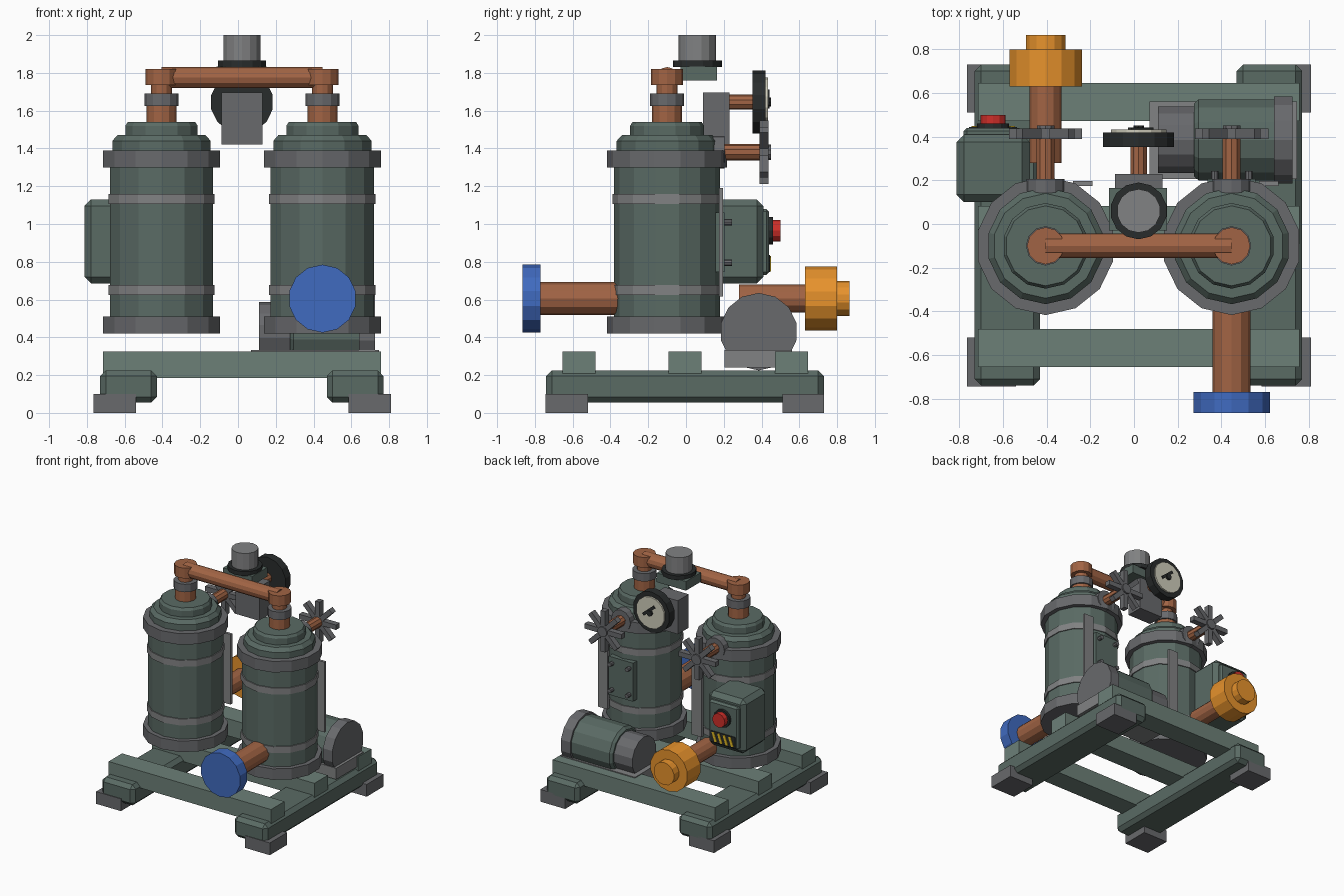
import bpy, bmesh
from math import sin, cos, pi
from mathutils import Matrix, Vector

if "Cube" in bpy.data.objects:
    bpy.data.objects.remove(bpy.data.objects["Cube"])


def paint(name, r, g, b):
    m = bpy.data.materials.new(name)
    m.diffuse_color = [(c / 255) ** 2.2 for c in (r, g, b)] + [1]
    m.use_nodes = True
    m.node_tree.nodes["Principled BSDF"].inputs["Base Color"].default_value = m.diffuse_color
    return m


GREEN = paint("green_paint", 90, 106, 100)
LIGHT = paint("light_green_paint", 108, 127, 119)
STEEL = paint("steel", 104, 105, 108)
PALE = paint("pale_steel", 128, 129, 130)
COPPER = paint("copper", 160, 100, 70)
BLUE = paint("blue_paint", 66, 106, 190)
ORANGE = paint("orange_paint", 230, 145, 48)
BLACK = paint("black", 45, 48, 48)
IVORY = paint("ivory", 205, 203, 185)
RED = paint("red", 205, 50, 45)
YELLOW = paint("yellow", 225, 185, 40)


def finish(name, bm, mat):
    bmesh.ops.recalc_face_normals(bm, faces=bm.faces)
    me = bpy.data.meshes.new(name)
    bm.to_mesh(me)
    bm.free()
    me.materials.append(mat)
    ob = bpy.data.objects.new(name, me)
    bpy.context.collection.objects.link(ob)
    return ob


def box(name, x, y, z, mat, bevel=0, spin=0):
    """Box from (min, max) ranges, optionally bevelled or spun about its y axis."""
    bm = bmesh.new()
    bmesh.ops.create_cube(bm, size=1)
    bmesh.ops.scale(bm, verts=bm.verts, vec=(x[1] - x[0], y[1] - y[0], z[1] - z[0]))
    if bevel:
        bmesh.ops.bevel(bm, geom=bm.edges[:], offset=bevel, segments=1, affect='EDGES')
    mid = Vector([sum(r) / 2 for r in (x, y, z)])
    bmesh.ops.transform(bm, verts=bm.verts,
                        matrix=Matrix.Translation(mid) @ Matrix.Rotation(spin, 4, 'Y'))
    return finish(name, bm, mat)


def turned(name, centre, axis, profile, mat, sides=14):
    """Capped turned solid: profile of (radius, height) along the axis."""
    bm = bmesh.new()
    rings = []
    for r, h in profile:
        ring = []
        for i in range(sides):
            a = 2 * pi * i / sides
            u, v = r * sin(a), r * cos(a)
            p = {'X': (h, u, v), 'Y': (u, h, v), 'Z': (u, v, h)}[axis]
            ring.append(bm.verts.new(Vector(centre) + Vector(p)))
        rings.append(ring)
    for a, b in zip(rings, rings[1:]):
        for i in range(sides):
            j = (i + 1) % sides
            bm.faces.new((a[i], a[j], b[j], b[i]))
    bm.faces.new(rings[0])
    bm.faces.new(rings[-1])
    return finish(name, bm, mat)


def rod(name, centre, axis, r, lo, hi, mat, sides=14):
    return turned(name, centre, axis, [(r, lo), (r, hi)], mat, sides)


# Base frame: skids, feet and cross beams
for side, sx, fx in (("left", (-.73, -.43), (-.765, -.54)),
                     ("right", (.47, .77), (.585, .81))):
    box(side + "_skid", sx, (-.74, .73), (.055, .225), GREEN, .03)
    for end, fy in (("front", (-.745, -.52)), ("back", (.51, .73))):
        box(f"{side}_{end}_foot", fx, fy, (0, .1), STEEL)
for n, y in (("front", -.567), ("middle", -.005), ("back", .558)):
    box(n + "_cross_beam", (-.715, .757), (y - .087, y + .087), (.185, .325), LIGHT)

# Two tanks with bands, stepped lids, top pipes and hand valves
TY = -.1
for side, tx in (("left", -.405), ("right", .447)):
    c = (tx, TY, 0)
    rod(side + "_tank_body", c, 'Z', .281, .43, 1.38, GREEN)
    rod(side + "_bottom_flange", c, 'Z', .317, .42, .51, STEEL)
    rod(side + "_top_flange", c, 'Z', .317, 1.3, 1.39, STEEL)
    for n, z in (("lower", .625), ("upper", 1.105)):
        rod(f"{side}_{n}_band", c, 'Z', .289, z, z + .053, PALE)
    turned(side + "_lid", c, 'Z', [(.267, 1.38), (.267, 1.44), (.24, 1.47)], GREEN)
    turned(side + "_lid_cap", c, 'Z', [(.196, 1.46), (.196, 1.52), (.183, 1.54)], GREEN)
    rod(side + "_outlet_pipe", c, 'Z', .079, 1.53, 1.64, COPPER, 12)
    rod(side + "_outlet_collar", c, 'Z', .09, 1.625, 1.69, STEEL, 12)
    rod(side + "_outlet_neck", c, 'Z', .055, 1.68, 1.75, COPPER, 12)
    rod(side + "_elbow", c, 'Z', .085, 1.735, 1.82, COPPER, 12)
    # Hand valve on the back of the top flange
    v = (tx, 0, 1.38)
    rod(side + "_valve_collar", v, 'Y', .087, .13, .205, STEEL, 12)
    rod(side + "_valve_stem", v, 'Y', .043, .19, .41, COPPER, 10)
    rod(side + "_valve_hub", v, 'Y', .042, .385, .45, STEEL, 10)
    for k in range(4):
        box(f"{side}_wheel_spoke_{k}", (tx - .168, tx + .168), (.39, .438),
            (1.36, 1.40), STEEL, 0, k * pi / 4)
    # Level strip
    box(side + "_level_strip", (tx + .125, tx + .215), (.175, .197), (.615, 1.19), PALE)
rod("crossover_pipe", (0, TY, 1.775), 'X', .056, -.405, .447, COPPER, 12)

# Front inlet with blue flange, back outlet with orange cap
fi = (.447, 0, .605)
rod("inlet_pipe", fi, 'Y', .087, -.78, -.3, COPPER, 12)
rod("inlet_flange", fi, 'Y', .18, -.865, -.77, BLUE)
bo = (-.405, 0, .605)
rod("drain_pipe", bo, 'Y', .074, .28, .65, COPPER, 12)
rod("drain_flange", bo, 'Y', .17, .63, .80, ORANGE)
rod("drain_cap", bo, 'Y', .093, .79, .865, ORANGE)

# Motor behind the right tank
mc = (0, .385, .43)
rod("motor_nose", mc, 'X', .156, .11, .29, STEEL)
turned("motor_body", mc, 'X', [(.17, .275), (.19, .295), (.19, .65)], GREEN)
rod("motor_end_cover", mc, 'X', .205, .64, .725, STEEL)
box("motor_base", (.07, .747), (.205, .56), (.24, .332), PALE)

# Access panel on the right tank
box("access_panel", (.337, .557), (.15, .205), (.745, 1.06), GREEN)
for i, dx in enumerate((-.078, .078)):
    for j, z in enumerate((.795, 1.01)):
        rod(f"panel_bolt_{i}{j}", (.447 + dx, 0, z), 'Y', .017, .19, .243, STEEL, 8)

# Control box with button and hazard label
box("control_box", (-.813, -.477), (.1, .41), (.685, 1.13), GREEN, .035)
box("control_face", (-.78, -.51), (.39, .44), (.73, 1.08), GREEN, .015)
bc = (-.645, 0, .965)
rod("button_collar", bc, 'Y', .073, .43, .46, BLACK, 12)
rod("red_button", bc, 'Y', .057, .45, .5, RED, 12)
box("hazard_label", (-.755, -.535), (.43, .445), (.745, .835), BLACK)
for k in range(4):
    x = -.72 + k * .05
    box(f"hazard_stripe_{k}", (x - .011, x + .011), (.44, .449), (.75, .83), YELLOW, 0, .35)

# Central gauge block and relief cap
gx = .021
box("gauge_block", (-.087, .13), (.09, .23), (1.42, 1.695), STEEL)
rod("gauge_stem", (gx, 0, 1.645), 'Y', .04, .22, .36, COPPER, 10)
rod("gauge_case", (gx, 0, 1.645), 'Y', .167, .352, .42, BLACK)
rod("gauge_face", (gx, 0, 1.645), 'Y', .13, .41, .433, IVORY)
rod("gauge_pivot", (gx, 0, 1.645), 'Y', .024, .42, .45, BLACK, 8)
box("gauge_needle", (gx - .055, gx + .075), (.425, .443), (1.65, 1.674), BLACK, 0, .7)
box("relief_plate", (-.115, .15), (-.03, .165), (1.76, 1.835), GREEN)
rod("relief_ring", (gx, .06, 0), 'Z', .13, 1.83, 1.865, BLACK)
rod("relief_cap", (gx, .06, 0), 'Z', .1, 1.855, 2.0, PALE)
